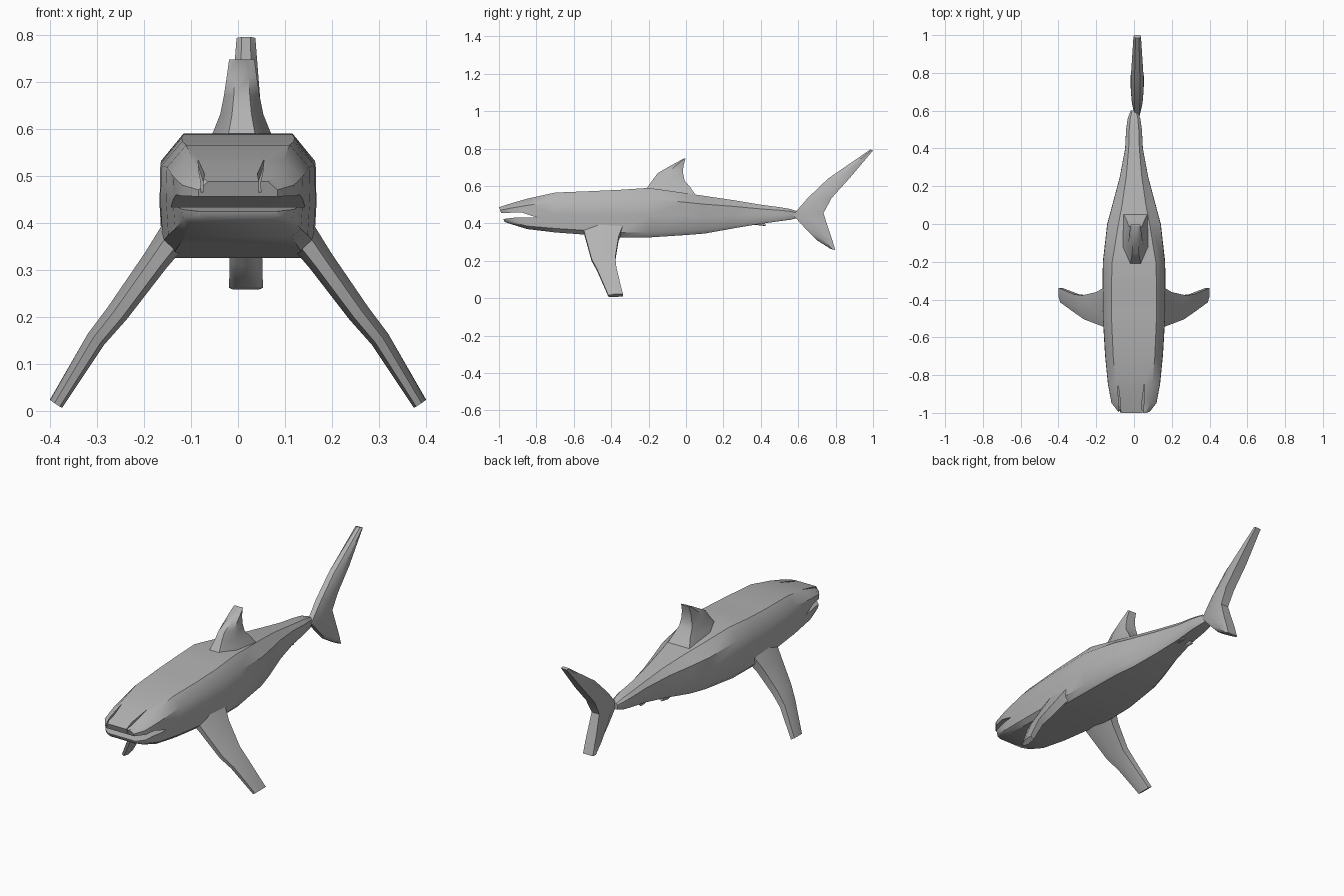
import bpy, bmesh, math
from mathutils import Vector

if "Cube" in bpy.data.objects:
    bpy.data.objects.remove(bpy.data.objects["Cube"])

grey = bpy.data.materials.new("shark grey")
grey.diffuse_color = (0.45, 0.45, 0.45, 1)
grey.use_nodes = True
grey.node_tree.nodes["Principled BSDF"].inputs["Base Color"].default_value = grey.diffuse_color


def loft(name, rings):
    """Skin a list of equal-length point rings and cap both ends."""
    bm = bmesh.new()
    rows = [[bm.verts.new(p) for p in ring] for ring in rings]
    n = len(rows[0])
    for a, b in zip(rows, rows[1:]):
        for i in range(n):
            j = (i + 1) % n
            bm.faces.new((a[i], a[j], b[j], b[i]))
    bm.faces.new(rows[0])
    bm.faces.new(rows[-1])
    bmesh.ops.recalc_face_normals(bm, faces=bm.faces)
    me = bpy.data.meshes.new(name)
    bm.to_mesh(me)
    bm.free()
    ob = bpy.data.objects.new(name, me)
    bpy.context.collection.objects.link(ob)
    me.materials.append(grey)
    return ob


def smooth(ob, angle=40):
    bpy.ops.object.select_all(action='DESELECT')
    ob.select_set(True)
    bpy.context.view_layer.objects.active = ob
    bpy.ops.object.shade_smooth_by_angle(angle=math.radians(angle))


def fin(name, sections, normal):
    """Loft a fin from (leading point, trailing point, half thickness)."""
    nrm = Vector(normal).normalized()
    rings = []
    for lead, trail, t in sections:
        a, b = Vector(lead), Vector(trail)
        m = a.lerp(b, 0.4)
        rings.append([a + nrm * t * .45, m + nrm * t, b + nrm * t * .8,
                      b - nrm * t * .8, m - nrm * t, a - nrm * t * .45])
    ob = loft(name, rings)
    smooth(ob)
    return ob


def body_ring(yt, yb, w, zb, zt, top):
    h = zt - zb
    half = [(.82 * w, 0), (.97 * w, .1), (w, .45), (.99 * w, .78), (top * w, 1)]
    pts = half + [(-x, f) for x, f in reversed(half)]
    return [(x, yb + (yt - yb) * f, zb + h * f) for x, f in pts]


# Body: y at top, y at bottom, half width, bottom z, top z, flat-top ratio
body = loft("body", [body_ring(*s) for s in [
    (-1.0, -.97, .085, .408, .487, .75), (-.95, -.94, .12, .398, .503, .72),
    (-.85, -.85, .138, .37, .532, .7), (-.7, -.7, .153, .352, .565, .72),
    (-.5, -.5, .165, .337, .573, .72), (-.35, -.35, .167, .325, .58, .72),
    (-.2, -.2, .165, .325, .59, .7), (0, 0, .142, .338, .562, .58),
    (.1, .1, .115, .346, .547, .55), (.25, .25, .075, .373, .525, .55),
    (.4, .4, .047, .398, .50, .6), (.5, .5, .042, .412, .487, .6),
    (.56, .56, .033, .42, .477, .6), (.6, .6, .018, .43, .462, .6)]])

# Mouth gap and snout grooves, cut out of the body
mouth = [(-1.1, .452), (-.88, .459), (-.8, .433), (-.9, .433), (-.975, .424), (-1.1, .42)]
cutters = [loft("mouth_cutter", [[(x, y, z) for y, z in mouth] for x in (-.3, .3)])]
for s in (-1, 1):
    diamond = [(.072, -1.02), (.079, -.95), (.083, -.84), (.066, -.95)]
    cutters.append(loft("groove_cutter", [
        [(s * x * .85 - .015, y, z + (y + .93) * .4) for x, y in diamond]
        for z in (.488, .6)]))
bpy.context.view_layer.objects.active = body
for c in cutters:
    mod = body.modifiers.new("cut", 'BOOLEAN')
    mod.operation = 'DIFFERENCE'
    mod.solver = 'EXACT'
    mod.object = c
    bpy.ops.object.modifier_apply(modifier=mod.name)
    bpy.data.objects.remove(c)
smooth(body)

# Pectoral fins: x, z, leading y, trailing y, half thickness
pectoral = [(.12, .39, -.555, -.33, .035), (.175, .315, -.535, -.36, .028),
            (.255, .205, -.505, -.378, .024), (.30, .15, -.475, -.372, .021),
            (.385, .012, -.415, -.338, .015)]
for s, side in ((-1, "left"), (1, "right")):
    fin(side + "_pectoral_fin",
        [((s * x, y0, z), (s * (x + .005), y1, z + .005), t) for x, z, y0, y1, t in pectoral],
        (s * .83, 0, .55))

# Dorsal fin: z, leading y, trailing y, half thickness
fin("dorsal_fin", [((.008, y0, z), (.008, y1, z), t) for z, y0, y1, t in [
    (.54, -.25, .06, .085), (.595, -.205, .022, .06), (.63, -.18, -.008, .046),
    (.67, -.15, -.016, .038), (.71, -.08, -.014, .032), (.747, -.012, -.002, .027)]],
    (1, 0, 0))

# Tail fin, upper tip to lower tip: leading y z, trailing y z, half thickness
fin("tail_fin", [((.017, a, b), (.017, c, d), t) for a, b, c, d, t in [
    (.985, .795, 1.0, .79, .02), (.76, .64, .873, .64, .032),
    (.65, .535, .778, .535, .033), (.572, .445, .735, .455, .028),
    (.65, .36, .762, .37, .033), (.70, .31, .78, .318, .035),
    (.775, .263, .798, .258, .036)]], (1, 0, 0))

# Small pelvic fins under the tail stalk
for s, side in ((-1, "left"), (1, "right")):
    fin(side + "_pelvic_fin",
        [((s * .015, .27, .40), (s * .015, .42, .42), .012),
         ((s * .028, .38, .392), (s * .028, .425, .388), .006)], (1, 0, .3))
